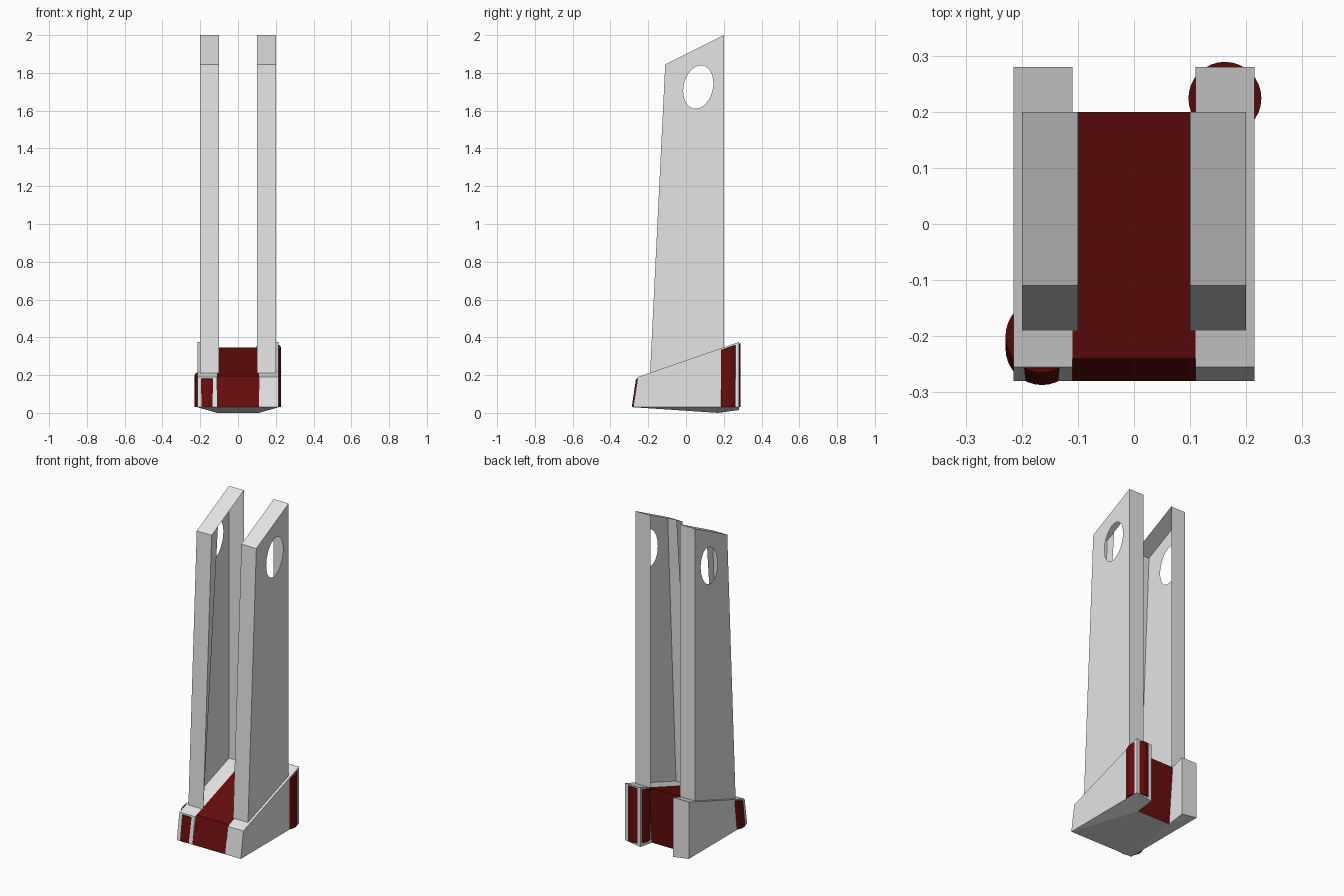
import bpy, bmesh, math
from mathutils import Vector

if "Cube" in bpy.data.objects:
    bpy.data.objects.remove(bpy.data.objects["Cube"])


def material(name, rgb):
    m = bpy.data.materials.new(name)
    m.diffuse_color = (*rgb, 1)
    m.use_nodes = True
    m.node_tree.nodes["Principled BSDF"].inputs["Base Color"].default_value = m.diffuse_color
    return m


GREY = material("light grey", (0.78, 0.78, 0.78))
RED = material("dark red", (0.135, 0.004, 0.004))


def finish(name, bm, mats, mirror=False):
    me = bpy.data.meshes.new(name)
    bm.to_mesh(me)
    bm.free()
    for m in mats:
        me.materials.append(m)
    ob = bpy.data.objects.new(name, me)
    bpy.context.collection.objects.link(ob)
    if mirror:
        ob.modifiers.new("mirror", 'MIRROR').use_axis[0] = True
    return ob


def top_z(y):
    """Height of the sloping deck of the base."""
    return 0.19 + (y + 0.255) * 0.185 / 0.535


# Tall side plates: open channels with a hole, facing each other
bm = bmesh.new()
outline = [(-0.19, top_z(-0.19)), (0.2, top_z(0.2)), (0.2, 2.0), (-0.11, 1.845)]
N = 32
hole = [(0.065 + 0.08 * math.cos(2 * math.pi * i / N),
         1.725 + 0.113 * math.sin(2 * math.pi * i / N)
         + 0.02 * math.cos(2 * math.pi * i / N)) for i in range(N)]
edges = []
loops = []
for pts in (outline, hole):
    vs = [bm.verts.new((0.2, y, z)) for y, z in pts]
    loops.append(vs)
    edges += [bm.edges.new((vs[i], vs[(i + 1) % len(vs)])) for i in range(len(vs))]
bmesh.ops.triangle_fill(bm, use_beauty=True, use_dissolve=False, edges=edges,
                        normal=Vector((1, 0, 0)))
for f in bm.faces:
    f.normal_update()
    if f.normal.x < 0:
        f.normal_flip()
outer = loops[0]
inner = [bm.verts.new((0.1, y, z)) for y, z in outline]
for i in (1, 2, 3):                       # back, top and front flanges
    j = (i + 1) % 4
    bm.faces.new((outer[j], outer[i], inner[i], inner[j]))
# Narrow tapering lip behind the front flange
lip = bm.verts.new((0.1, -0.05, 1.875))
bm.faces.new((inner[0], inner[3], lip))
finish("side_plate", bm, [GREY], True)

# Base side blocks, with the underside dipping toward the rear notch
bm = bmesh.new()
xo, xi = 0.215, 0.11
o = [bm.verts.new((xo, y, z)) for y, z in
     [(-0.28, 0.03), (0.28, 0.03), (0.28, 0.375), (-0.255, 0.19)]]
n = [bm.verts.new((xi, y, z)) for y, z in
     [(-0.28, 0.03), (0.17, 0.0), (0.28, 0.015), (0.28, 0.375), (-0.255, 0.19)]]
for f in (o, n[::-1], (o[3], o[2], n[3], n[4]), (o[2], o[1], n[2], n[3]),
          (o[0], o[3], n[4], n[0]), (o[1], o[0], n[1]), (o[0], n[0], n[1]),
          (o[1], n[1], n[2])):
    bm.faces.new(f)
bmesh.ops.recalc_face_normals(bm, faces=bm.faces[:])
finish("base_side", bm, [GREY], True)

# Red centre block, grey on its underside
bm = bmesh.new()
prof = [(-0.28, 0.03), (0.17, 0.0), (0.2, top_z(0.2)), (-0.24, top_z(-0.24))]
a = [bm.verts.new((-xi, y, z)) for y, z in prof]
b = [bm.verts.new((xi, y, z)) for y, z in prof]
bm.faces.new(a)
bm.faces.new(b)
for i in range(4):
    j = (i + 1) % 4
    bm.faces.new((a[i], a[j], b[j], b[i]))
bmesh.ops.recalc_face_normals(bm, faces=bm.faces[:])
for f in bm.faces:
    f.normal_update()
    f.material_index = 1 if f.normal.z < -0.9 else 0
finish("base_centre", bm, [RED, GREY])


# Red corner studs following the slopes of the base
def stud(name, x, y, lean):
    bm = bmesh.new()
    r = 0.065
    bmesh.ops.create_cone(bm, cap_ends=True, segments=32, radius1=r, radius2=r, depth=1)
    for v in bm.verts:
        upper = v.co.z > 0
        px, py = v.co.x + x, v.co.y + y
        if upper:
            py += lean
            v.co = (px, py, max(top_z(py) - 0.008, 0.175))
        else:
            v.co = (px, py, 0.032)
    ob = finish(name, bm, [RED])
    for p in ob.data.polygons:
        p.use_smooth = len(p.vertices) == 4
    return ob


stud("rear_corner_stud", 0.162, 0.224, 0.0)
stud("front_corner_stud", -0.164, -0.222, 0.022)
